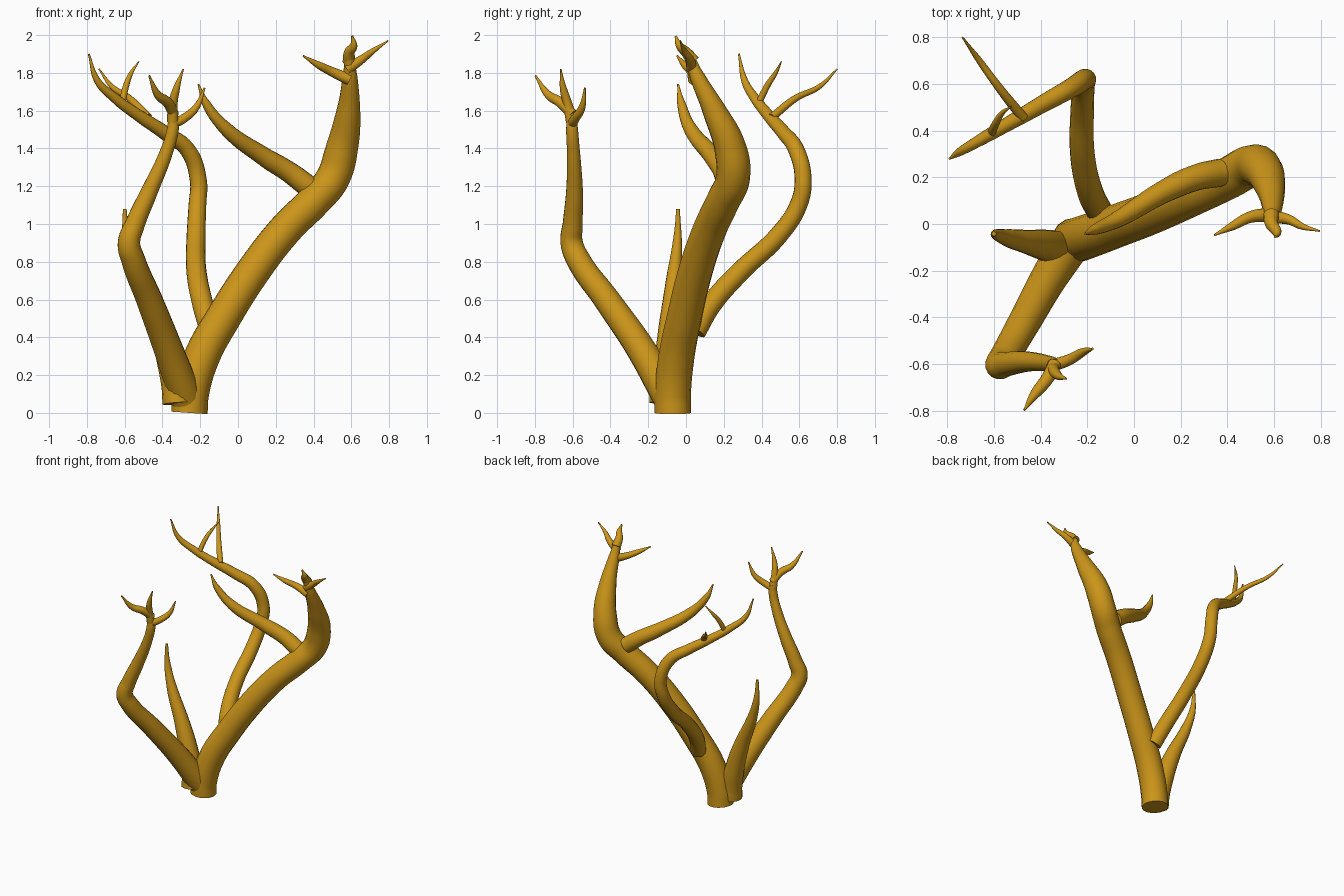
import bpy

gold = bpy.data.materials.new("golden_orange")
gold.diffuse_color = (0.6, 0.3, 0.01, 1)


def branch(name, pts):
    """Smooth tapered round tube through points (x, y, z, radius)."""
    cu = bpy.data.curves.new(name, 'CURVE')
    cu.dimensions = '3D'
    cu.bevel_depth = 1.0
    cu.bevel_resolution = 6
    cu.resolution_u = 10
    cu.use_fill_caps = True
    sp = cu.splines.new('BEZIER')
    sp.radius_interpolation = 'CARDINAL'
    sp.bezier_points.add(len(pts) - 1)
    for bp, (x, y, z, r) in zip(sp.bezier_points, pts):
        bp.co = (x, y, z)
        bp.radius = r
        bp.handle_left_type = bp.handle_right_type = 'AUTO'
    ob = bpy.data.objects.new(name, cu)
    bpy.context.collection.objects.link(ob)
    cu.materials.append(gold)
    bpy.ops.object.select_all(action='DESELECT')
    ob.select_set(True)
    bpy.context.view_layer.objects.active = ob
    bpy.ops.object.convert(target='MESH')
    bpy.ops.object.shade_smooth_by_angle()


# Main trunk
branch("trunk", [
    (-.257, -.07, 0, .096), (-.25, -.07, .1, .096), (-.19, -.05, .3, .095),
    (-.08, -.01, .5, .093), (.08, .05, .75, .091), (.25, .125, .97, .09),
    (.41, .2, 1.13, .09), (.5, .248, 1.24, .09), (.55, .235, 1.4, .085),
    (.585, .15, 1.6, .063), (.593, .06, 1.78, .04), (.59, .02, 1.88, .028)])
branch("trunk_twig_left", [(.59, .04, 1.765, .03), (.5, .03, 1.805, .025),
                           (.42, -.01, 1.845, .018), (.345, -.047, 1.89, .005)])
branch("trunk_twig_right", [(.58, .03, 1.82, .028), (.66, .02, 1.875, .022),
                            (.72, -.01, 1.92, .014), (.795, -.03, 1.97, .004)])
branch("trunk_twig_top", [(.588, .04, 1.86, .034), (.59, 0, 1.91, .028),
                          (.612, -.035, 1.945, .02), (.605, -.055, 1.995, .006)])

# Side branch from the trunk's bend
branch("side_branch", [
    (.37, .22, 1.2, .06), (.27, .2, 1.275, .056), (.14, .145, 1.355, .05),
    (-.07, .02, 1.51, .036), (-.17, -.025, 1.64, .022), (-.21, -.042, 1.74, .005)])

# Rear branch with two twigs
branch("rear_branch", [
    (-.145, .05, .43, .056), (-.185, .13, .57, .056), (-.22, .29, .75, .053),
    (-.222, .49, .94, .05), (-.215, .595, 1.1, .047), (-.21, .62, 1.23, .045),
    (-.265, .585, 1.39, .043), (-.39, .515, 1.485, .038), (-.52, .44, 1.57, .032),
    (-.65, .365, 1.665, .026), (-.745, .31, 1.76, .018), (-.79, .28, 1.9, .005)])
branch("rear_twig_outer", [(-.475, .455, 1.565, .022), (-.575, .58, 1.665, .018),
                           (-.67, .71, 1.73, .013), (-.735, .8, 1.82, .004)])
branch("rear_twig_inner", [(-.615, .38, 1.63, .018), (-.59, .435, 1.74, .016),
                           (-.565, .475, 1.8, .011), (-.525, .505, 1.86, .003)])

# Front branch with three twigs
branch("front_branch", [
    (-.275, -.09, .08, .086), (-.37, -.24, .34, .078), (-.47, -.42, .6, .07),
    (-.555, -.57, .81, .064), (-.577, -.605, .9, .06), (-.545, -.6, 1.0, .053),
    (-.47, -.59, 1.17, .045), (-.385, -.595, 1.365, .036),
    (-.345, -.603, 1.5, .032), (-.343, -.605, 1.56, .028)])
branch("front_twig_right", [(-.345, -.605, 1.53, .026), (-.285, -.585, 1.56, .024),
                            (-.22, -.55, 1.62, .018), (-.177, -.535, 1.72, .005)])
branch("front_twig_left", [(-.34, -.6, 1.58, .028), (-.37, -.66, 1.64, .028),
                           (-.425, -.73, 1.685, .021), (-.47, -.797, 1.785, .005)])
branch("front_twig_middle", [(-.345, -.605, 1.54, .03), (-.345, -.625, 1.63, .025),
                             (-.325, -.65, 1.72, .018), (-.29, -.663, 1.82, .004)])

# Short spike beside the base
branch("short_spike", [
    (-.32, -.115, .05, .08), (-.325, -.11, .12, .078), (-.365, -.095, .3, .07),
    (-.44, -.08, .52, .055), (-.54, -.06, .75, .038), (-.59, -.045, .92, .023),
    (-.6, -.042, 1.08, .01)])
